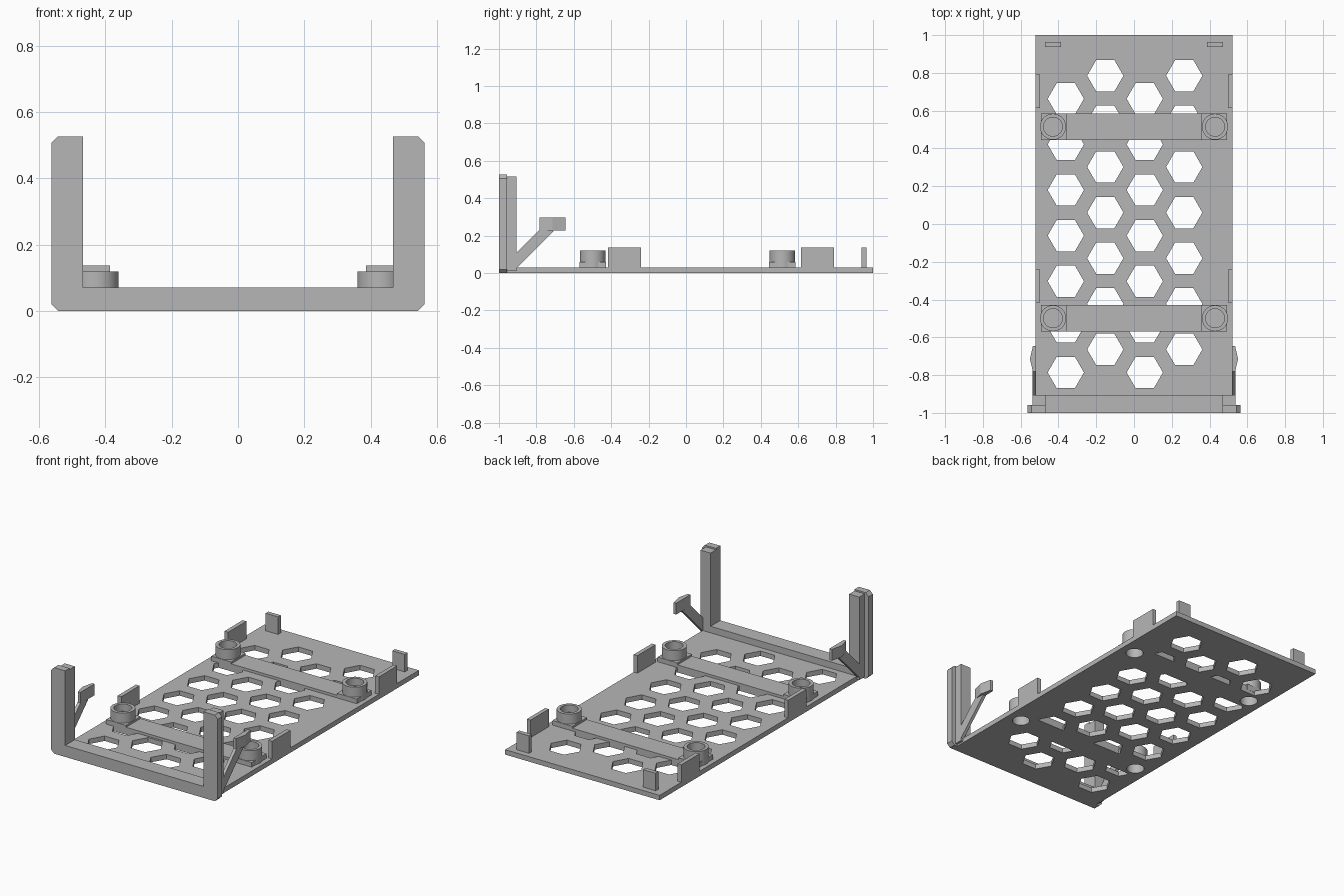
import bpy, bmesh, math
from mathutils import Matrix, Vector

old = bpy.data.objects.get("Cube")
if old:
    bpy.data.objects.remove(old, do_unlink=True)

grey = bpy.data.materials.new("plain grey")
grey.use_nodes = True
grey.diffuse_color = (0.47, 0.47, 0.47, 1)
grey.node_tree.nodes["Principled BSDF"].inputs["Base Color"].default_value = (0.47, 0.47, 0.47, 1)


def finish(name, bm):
    bmesh.ops.recalc_face_normals(bm, faces=bm.faces)
    mesh = bpy.data.meshes.new(name)
    bm.to_mesh(mesh)
    bm.free()
    mesh.materials.append(grey)
    obj = bpy.data.objects.new(name, mesh)
    bpy.context.collection.objects.link(obj)
    return obj


def prism_into(bm, points, axis, lo, hi):
    """Extrude a 2D outline along an axis; the outline uses the other two axes in order."""
    def place(p):
        c = list(p)
        c.insert("xyz".index(axis), lo)
        return c
    face = bm.faces.new([bm.verts.new(place(p)) for p in points])
    moved = bmesh.ops.extrude_face_region(bm, geom=[face])["geom"]
    step = Vector([hi - lo if a == axis else 0 for a in "xyz"])
    bmesh.ops.translate(bm, vec=step, verts=[v for v in moved if isinstance(v, bmesh.types.BMVert)])


def prism(name, points, axis, lo, hi):
    bm = bmesh.new()
    prism_into(bm, points, axis, lo, hi)
    return finish(name, bm)


def box(name, x0, x1, y0, y1, z0, z1):
    x0, x1 = min(x0, x1), max(x0, x1)
    return prism(name, [(x0, y0), (x1, y0), (x1, y1), (x0, y1)], "z", z0, z1)


def ngon(cx, cy, r, n):
    return [(cx + r * math.cos(math.tau * i / n), cy + r * math.sin(math.tau * i / n)) for i in range(n)]


def cut(obj, cutter):
    mod = obj.modifiers.new("cut", "BOOLEAN")
    mod.operation = "DIFFERENCE"
    mod.solver = "EXACT"
    mod.object = cutter
    bpy.context.view_layer.objects.active = obj
    bpy.ops.object.modifier_apply(modifier=mod.name)


HALF, THICK = 0.522, 0.03
POST_X, BARS = 0.429, (0.515, -0.499)
sides = (("right", -1), ("left", 1))

# Base plate with staggered hexagonal holes
plate = box("base_plate", -HALF, HALF, -1, 1, 0, THICK)
bm = bmesh.new()
for col in range(4):
    top = 0.785 if col % 2 else 0.663
    for row in range(7):
        prism_into(bm, ngon(-0.361 + 0.209 * col, top - 0.2415 * row, 0.096, 6), "z", -0.1, 0.1)
hex_cutter = finish("hex_cutter", bm)
cut(plate, hex_cutter)

# Screw bores under the posts
bm = bmesh.new()
for y in BARS:
    for _, s in sides:
        prism_into(bm, ngon(s * POST_X, y, 0.06, 32), "z", -0.1, 0.2)
bore_cutter = finish("bore_cutter", bm)
cut(plate, bore_cutter)

# Cross bars with square pads and hollow screw posts
for place, y in zip(("back", "front"), BARS):
    bar = box(place + "_cross_bar", -0.49, 0.49, y - 0.07, y + 0.07, 0, 0.046)
    cut(bar, bore_cutter)
    for side, s in sides:
        pad = box(f"{place}_{side}_pad", s * 0.358, s * 0.492, y - 0.071, y + 0.071, 0.02, 0.058)
        cut(pad, bore_cutter)
        # Post: turned profile, bored from above and below
        ring = [(0, 0.065), (0.05, 0.065), (0.05, 0), (0.069, 0),
                (0.069, 0.119), (0.05, 0.119), (0.05, 0.075), (0, 0.075)]
        bm = bmesh.new()
        vs = [bm.verts.new((r, 0, z)) for r, z in ring]
        edges = [bm.edges.new(pair) for pair in zip(vs, vs[1:])]
        bmesh.ops.spin(bm, geom=vs + edges, cent=(0, 0, 0), axis=(0, 0, 1),
                       angle=math.tau, steps=48, use_duplicate=False)
        bmesh.ops.remove_doubles(bm, verts=bm.verts, dist=0.0001)
        bmesh.ops.transform(bm, matrix=Matrix.Translation((s * POST_X, y, 0)), verts=bm.verts)
        post = finish(f"{place}_{side}_screw_post", bm)
        bpy.ops.object.select_all(action="DESELECT")
        post.select_set(True)
        bpy.context.view_layer.objects.active = post
        bpy.ops.object.shade_smooth_by_angle(angle=math.radians(30))

for helper in (hex_cutter, bore_cutter):
    bpy.data.objects.remove(helper, do_unlink=True)


# U-shaped front frame: chamfered flange and a narrower rim behind it
def u_outline(half, bottom, top, chamfer):
    inner, sill = 0.468, 0.07
    right = [(half - chamfer, bottom), (half, bottom + chamfer), (half, top - chamfer),
             (half - chamfer, top), (inner, top), (inner, sill)]
    if not chamfer:
        right = [(half, bottom), (half, top), (inner, top), (inner, sill)]
    return right + [(-x, z) for x, z in reversed(right)]


prism("front_flange", u_outline(0.563, 0, 0.526, 0.02), "y", -1, -0.958)
prism("front_rim", u_outline(0.537, 0.01, 0.517, 0), "y", -0.958, -0.906)

for side, s in sides:
    # Guide tabs along the edges and at the back
    for place, y in (("back", 0.703), ("front", -0.328)):
        box(f"{place}_{side}_edge_tab", s * 0.497, s * HALF, y - 0.088, y + 0.088, 0, 0.137)
    box(side + "_end_tab", s * 0.386, s * 0.47, 0.938, 0.964, 0, 0.137)
    # Spring clip: sloping arm and barbed head
    arm = [(-0.91, 0.022), (-0.91, 0.105), (-0.78, 0.235), (-0.707, 0.225)]
    prism(side + "_clip_arm", arm, "x", s * 0.518, s * 0.537)
    head = [(0.518, -0.782), (0.535, -0.782), (0.551, -0.715), (0.535, -0.645), (0.518, -0.645)]
    prism(side + "_clip_head", [(s * x, y) for x, y in head], "z", 0.228, 0.297)
